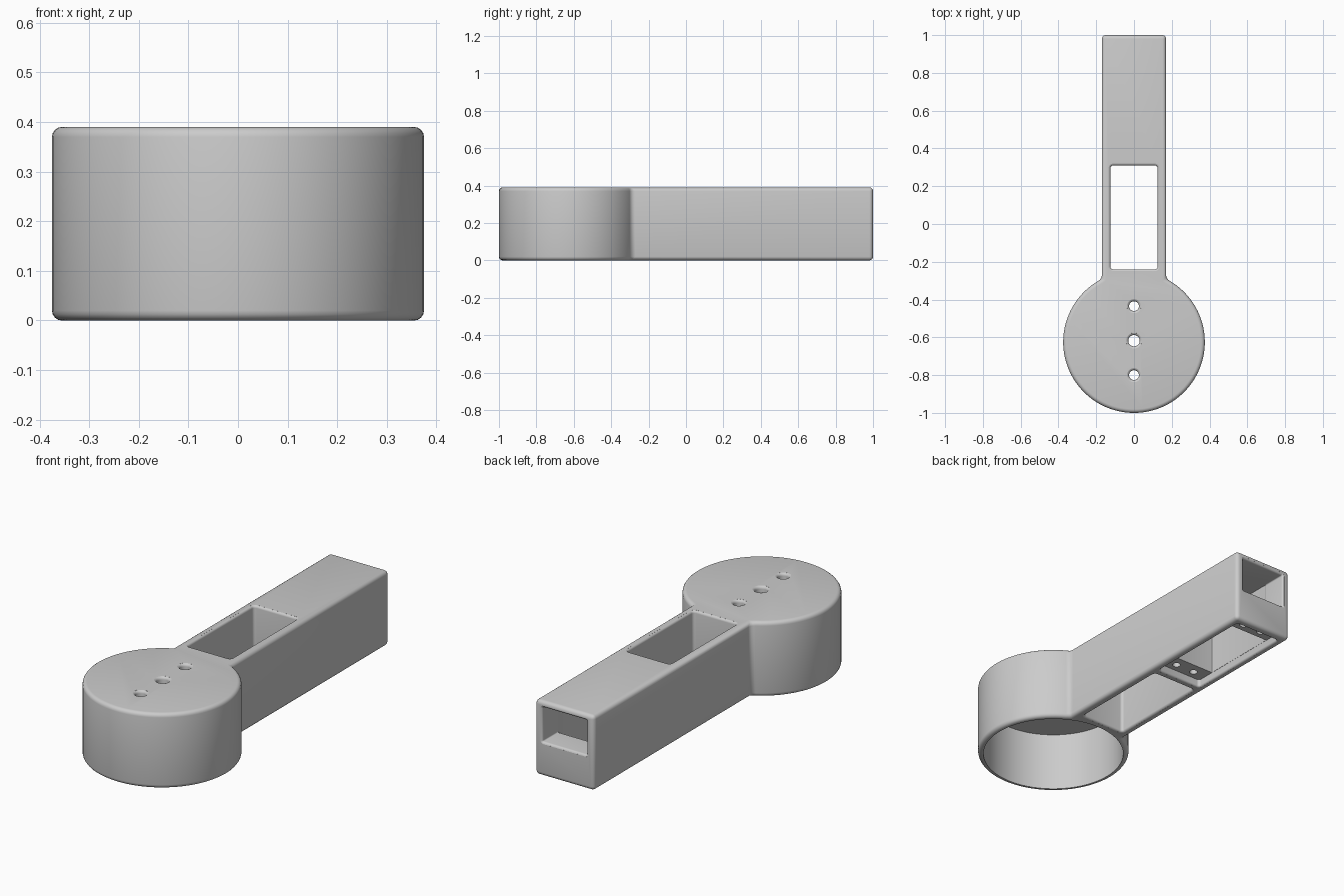
import bpy, bmesh
from math import sin, cos, pi, radians, asin

if "Cube" in bpy.data.objects:
    bpy.data.objects.remove(bpy.data.objects["Cube"])

TOP, HEAD_R, HEAD_Y, ARM = 0.39, 0.375, -0.625, 0.17
INNER = 0.13          # half width inside the arm

grey = bpy.data.materials.new("plain grey")
grey.use_nodes = True
grey.diffuse_color = (0.6, 0.6, 0.6, 1)
grey.node_tree.nodes["Principled BSDF"].inputs["Base Color"].default_value = (0.6, 0.6, 0.6, 1)


def loft(name, rings):
    """Closed solid through a list of matching point rings."""
    bm = bmesh.new()
    loops = [[bm.verts.new(p) for p in ring] for ring in rings]
    n = len(loops[0])
    for a, b in zip(loops, loops[1:]):
        for i in range(n):
            j = (i + 1) % n
            bm.faces.new((a[i], a[j], b[j], b[i]))
    bm.faces.new(loops[0][::-1])
    bm.faces.new(loops[-1])
    bmesh.ops.recalc_face_normals(bm, faces=bm.faces)
    mesh = bpy.data.meshes.new(name)
    bm.to_mesh(mesh)
    bm.free()
    mesh.materials.append(grey)
    obj = bpy.data.objects.new(name, mesh)
    bpy.context.collection.objects.link(obj)
    return obj


def apply_modifiers(obj):
    bpy.context.view_layer.objects.active = obj
    for mod in list(obj.modifiers):
        bpy.ops.object.modifier_apply(modifier=mod.name)


def rim(level, r, direction=1):
    """Levels that flare a cutter outward, rounding the rim it leaves."""
    arc = [(level + direction * r * (sin(a) - 1), r * (1 - cos(a)))
           for a in (radians(d) for d in range(0, 81, 20))]
    return arc + [(level + direction * 0.02, r)]


def cut(u, v, hu, hv, corner, levels, along_y=False, steps=6):
    """Subtract a rounded rectangle lofted through (level, growth) pairs."""
    rings = []
    for level, grow in levels:
        ring = []
        for q, (su, sv) in enumerate([(1, 1), (-1, 1), (-1, -1), (1, -1)]):
            for k in range(steps):
                a = (q + k / (steps - 1)) * pi / 2
                pu = u + su * (hu - corner) + (corner + grow) * cos(a)
                pv = v + sv * (hv - corner) + (corner + grow) * sin(a)
                ring.append((pu, level, pv) if along_y else (pu, pv, level))
        rings.append(ring)
    subtract(loft("cutter", rings))


def cut_round(x, y, r, levels, sides=32):
    subtract(loft("cutter", [[(x + (r + g) * cos(2 * pi * i / sides),
                               y + (r + g) * sin(2 * pi * i / sides), z)
                              for i in range(sides)] for z, g in levels]))


def subtract(cutter):
    mod = body.modifiers.new("cut", "BOOLEAN")
    mod.operation, mod.solver, mod.object = "DIFFERENCE", "EXACT", cutter
    apply_modifiers(body)
    bpy.data.objects.remove(cutter)


# Outer shell: round head and straight arm in one outline, edges rounded
start = pi / 2 + asin(ARM / HEAD_R)
sweep = 2 * pi - 2 * (start - pi / 2)
outline = [(HEAD_R * cos(start + sweep * i / 84), HEAD_Y + HEAD_R * sin(start + sweep * i / 84))
           for i in range(85)]
outline += [(ARM, 1), (-ARM, 1)]
body = loft("handle_body", [[(x, y, z) for x, y in outline] for z in (0, TOP)])
bevel = body.modifiers.new("round", "BEVEL")
bevel.width, bevel.segments, bevel.limit_method = 0.02, 4, "ANGLE"
bevel.angle_limit = radians(30)
apply_modifiers(body)

# Hollow head, open below
cut_round(0, HEAD_Y, 0.348, [(-0.05, 0), (0.31, 0)], 96)

# Three holes through the head plate
for y, r in ((-0.435, 0.026), (-0.618, 0.03), (-0.8, 0.026)):
    cut_round(0, y, r, [(0.25, 0)] + rim(TOP, 0.014))

# Window through the arm
cut(0, 0.035, INNER - 0.005, 0.275, 0.015, rim(0, 0.012, -1)[::-1] + rim(TOP, 0.012))

# Shallow recess under the arm, with the deep chamber above it
cut(0, 0.653, INNER, 0.303, 0.015, rim(0, 0.01, -1)[::-1] + [(0.04, 0)])
cut(0, 0.66, INNER - 0.001, 0.21, 0.004, [(0.02, 0), (0.36, 0)])

# Opening in the arm end
cut(0, 0.268, INNER - 0.002, 0.09, 0.006, [(0.84, 0)] + rim(1, 0.012), along_y=True)

# Screw holes in both ledges
for y in (0.395, 0.915):
    for x in (-0.055, 0.055):
        cut_round(x, y, 0.02, [(0.03, 0), (0.13, 0)], 20)

bpy.ops.object.select_all(action="DESELECT")
body.select_set(True)
bpy.context.view_layer.objects.active = body
bpy.ops.object.shade_smooth_by_angle(angle=radians(30))
